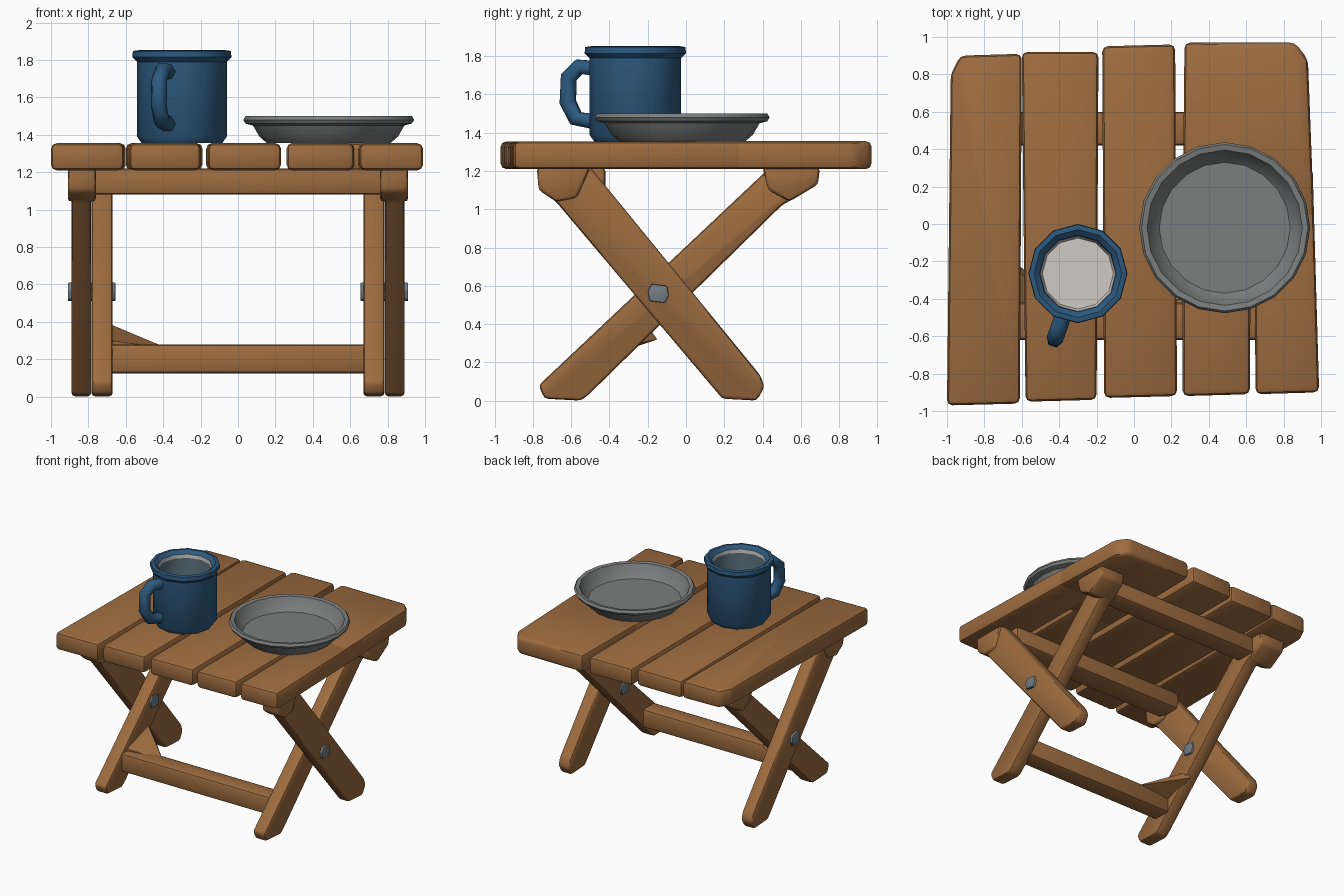
import bpy, bmesh, math
from mathutils import Vector

cube = bpy.data.objects.get("Cube")
if cube:
    bpy.data.objects.remove(cube)


def material(name, rgb):
    m = bpy.data.materials.new(name)
    m.use_nodes = True
    m.diffuse_color = (*rgb, 1)
    m.node_tree.nodes["Principled BSDF"].inputs["Base Color"].default_value = (*rgb, 1)
    return m


WOOD = material("warm wood", (0.34, 0.15, 0.05))
BLUE = material("blue enamel", (0.025, 0.10, 0.21))
SLATE = material("mug lining", (0.10, 0.16, 0.20))
WHITE = material("pale enamel", (0.62, 0.59, 0.56))
GREY = material("grey metal", (0.20, 0.21, 0.21))
BOLT = material("bolt steel", (0.17, 0.21, 0.23))


def finish(name, bm, mats, angle=40):
    bmesh.ops.recalc_face_normals(bm, faces=bm.faces)
    me = bpy.data.meshes.new(name)
    bm.to_mesh(me)
    bm.free()
    for m in mats:
        me.materials.append(m)
    me.shade_smooth()
    me.set_sharp_from_angle(angle=math.radians(angle))
    ob = bpy.data.objects.new(name, me)
    bpy.context.collection.objects.link(ob)
    return ob


def prism(name, outline, lo, hi, axis, bevel=0.02, mat=WOOD):
    """Extrude an outline along x (outline in y, z) or z (outline in x, y)."""
    place = (lambda p, h: (h, *p)) if axis == "x" else (lambda p, h: (*p, h))
    bm = bmesh.new()
    base = bm.faces.new([bm.verts.new(place(p, lo)) for p in outline])
    ext = bmesh.ops.extrude_face_region(bm, geom=[base], use_keep_orig=True)
    shift = Vector(place((0, 0), hi - lo))
    for v in ext["geom"]:
        if isinstance(v, bmesh.types.BMVert):
            v.co += shift
    bmesh.ops.recalc_face_normals(bm, faces=bm.faces)
    if bevel:
        bmesh.ops.bevel(bm, geom=bm.edges[:], offset=bevel, segments=2,
                        profile=0.5, affect="EDGES", clamp_overlap=True)
    return finish(name, bm, [mat])


def lathe(name, profile, sides, centre, mats, rule=lambda i: 0):
    """Turn (radius, z) points about a vertical axis; rule picks material per band."""
    bm = bmesh.new()
    rings = []
    for r, z in profile:
        rings.append([bm.verts.new((centre[0] + r * math.cos(math.tau * k / sides),
                                    centre[1] + r * math.sin(math.tau * k / sides), z))
                      for k in range(sides)])
    for i, (a, b) in enumerate(zip(rings, rings[1:])):
        for k in range(sides):
            n = (k + 1) % sides
            bm.faces.new((a[k], a[n], b[n], b[k])).material_index = rule(i)
    bm.faces.new(rings[0]).material_index = rule(0)
    bm.faces.new(rings[-1]).material_index = rule(len(rings) - 1)
    return finish(name, bm, mats)


# Table top: slightly uneven boards
boards = [
    [(-1, -0.97), (-0.61, -0.96), (-0.6, 0.91), (-0.93, 0.9), (-0.98, 0.8)],
    [(-0.58, -0.95), (-0.2, -0.94), (-0.19, 0.92), (-0.6, 0.92)],
    [(-0.16, -0.93), (0.23, -0.92), (0.22, 0.96), (-0.17, 0.95)],
    [(0.26, -0.92), (0.62, -0.91), (0.625, 0.3), (0.26, 0.3)],
    [(0.65, -0.91), (0.99, -0.9), (0.955, 0.3), (0.64, 0.3)],
    [(0.26, 0.02), (0.963, 0.02), (0.93, 0.88), (0.86, 0.97), (0.27, 0.97)],
]
for n, outline in enumerate(boards):
    prism(f"top_board_{n + 1}", outline, 1.21, 1.355 + 0.001 * (n == 5), "z", 0.03)

# Crossed legs, rail ends and bolts, on both sides
outer = [(-0.76, 1.22), (-0.76, 1.1), (-0.68, 1.04), (0.19, 0.01), (0.37, 0),
         (0.41, 0.07), (0.39, 0.13), (-0.5, 1.22)]
inner = [(-0.77, 0.08), (-0.74, 0.01), (-0.55, 0), (-0.51, 0.03), (0.5, 1.02),
         (0.57, 1.06), (0.68, 1.14), (0.68, 1.22), (0.44, 1.22)]
front_end = [(-0.78, 1.22), (-0.77, 1.1), (-0.68, 1.04), (-0.57, 1.06), (-0.5, 1.22)]
back_end = [(0.4, 1.22), (0.43, 1.1), (0.54, 1.04), (0.69, 1.13), (0.7, 1.22)]
bolt = [(-0.19, 0.52), (-0.11, 0.51), (-0.09, 0.55), (-0.1, 0.6), (-0.18, 0.61), (-0.2, 0.57)]
for side, word in ((1, "left"), (-1, "right")):
    for part, outline, a, b, bev, mat in (
            ("outer_leg", outer, 0.785, 0.89, 0.02, WOOD),
            ("inner_leg", inner, 0.67, 0.783, 0.02, WOOD),
            ("front_rail_end", front_end, 0.76, 0.91, 0.02, WOOD),
            ("back_rail_end", back_end, 0.68, 0.905, 0.02, WOOD),
            ("pivot_bolt", bolt, 0.655, 0.91, 0.006, BOLT)):
        lo, hi = sorted((a * side, b * side))
        prism(f"{word}_{part}", outline, lo, hi, "x", bev, mat)


def bar(name, y0, y1, z0, z1, half):
    prism(name, [(y0, z0), (y1, z0), (y1, z1), (y0, z1)], -half, half, "x", 0.025)


# Cross rails and lower stretcher
bar("front_rail", -0.62, -0.42, 1.08, 1.22, 0.8)
bar("back_rail", 0.42, 0.6, 1.08, 1.22, 0.72)
bar("lower_stretcher", -0.56, -0.4, 0.125, 0.28, 0.7)

# Tapered brace where the stretcher meets the right leg
bm = bmesh.new()
corners = [(-0.69, -0.5, 0.2), (-0.69, -0.15, 0.32), (-0.69, -0.2, 0.39),
           (-0.69, -0.5, 0.3), (-0.38, -0.44, 0.26)]
bmesh.ops.convex_hull(bm, input=[bm.verts.new(c) for c in corners])
finish("stretcher_brace", bm, [WOOD])

# Mug: outside, rolled rim, lining and floor
mug = (-0.3, -0.265)
lathe("mug", [(0.215, 1.355), (0.24, 1.39), (0.24, 1.79), (0.265, 1.815), (0.262, 1.848),
              (0.235, 1.852), (0.205, 1.825), (0.203, 1.795), (0.2, 1.42), (0.19, 1.4)],
      12, mug, [BLUE, SLATE, WHITE],
      lambda i: 0 if i < 6 else 1 if i == 7 else 2)

# Mug handle
path = bpy.data.curves.new("mug_handle", "CURVE")
path.dimensions = "3D"
path.bevel_depth = 0.045
path.bevel_resolution = 1
path.use_fill_caps = True
loop = [(0.21, 1.735), (0.31, 1.745), (0.37, 1.69), (0.375, 1.56), (0.33, 1.475), (0.21, 1.455)]
spline = path.splines.new("POLY")
spline.points.add(len(loop) - 1)
out = Vector((-0.33, -0.94))
for p, (r, z) in zip(spline.points, loop):
    p.co = (mug[0] + out.x * r, mug[1] + out.y * r, z, 1)
path.materials.append(BLUE)
handle = bpy.data.objects.new("mug_handle", path)
bpy.context.collection.objects.link(handle)

# Plate
lathe("plate", [(0.33, 1.355), (0.37, 1.39), (0.405, 1.45), (0.445, 1.46), (0.457, 1.48),
                (0.445, 1.5), (0.415, 1.495), (0.385, 1.43), (0.35, 1.395)],
      20, (0.485, -0.02), [GREY])
